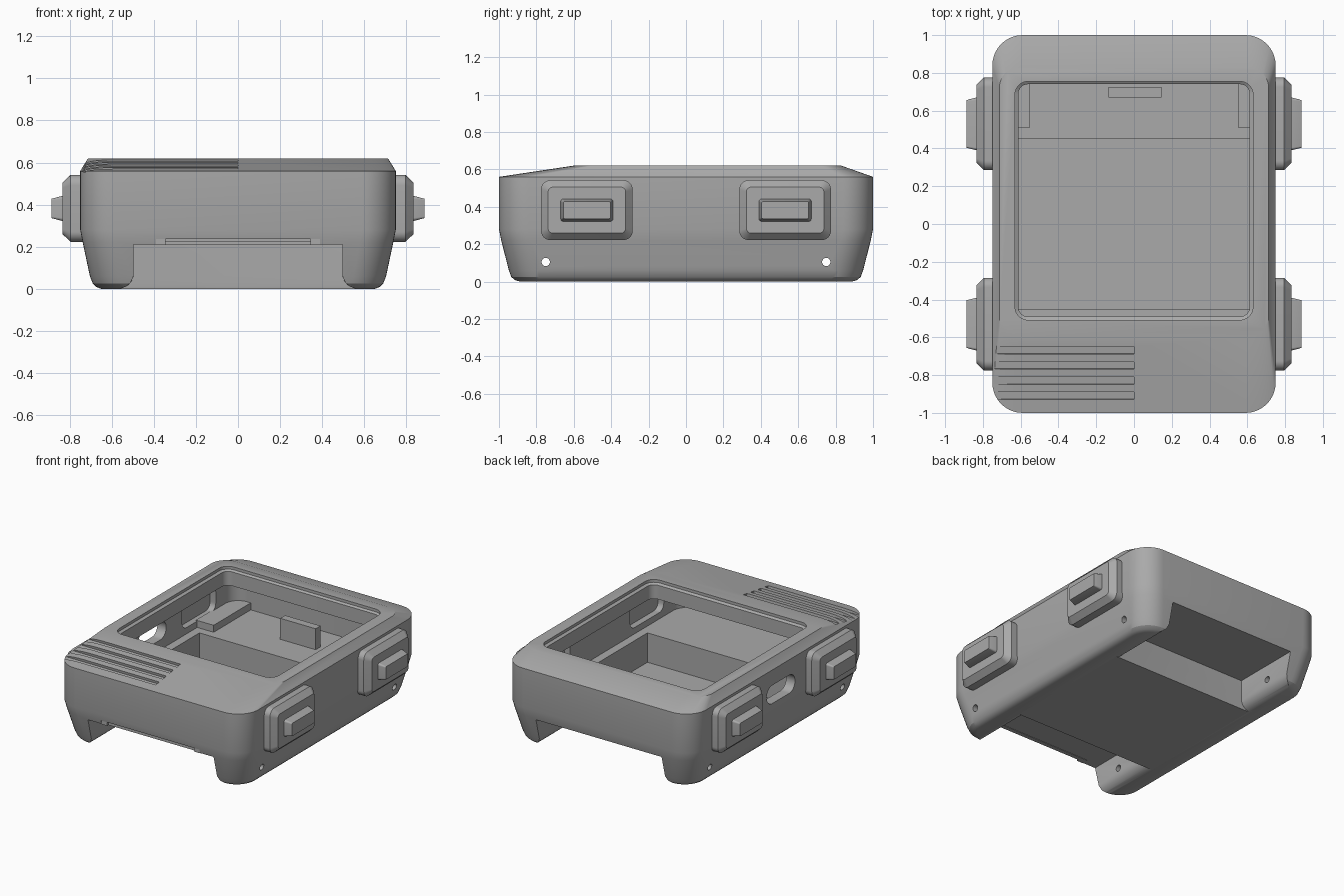
import bpy, bmesh, math
from mathutils import Matrix

old = bpy.data.objects.get("Cube")
if old:
    bpy.data.objects.remove(old, do_unlink=True)

grey = bpy.data.materials.new("plain_grey")
grey.use_nodes = True
colour = (0.4, 0.4, 0.4, 1)
grey.diffuse_color = colour
grey.node_tree.nodes["Principled BSDF"].inputs["Base Color"].default_value = colour


def finish(name, bm):
    bmesh.ops.recalc_face_normals(bm, faces=bm.faces)
    mesh = bpy.data.meshes.new(name)
    bm.to_mesh(mesh)
    bm.free()
    mesh.materials.append(grey)
    ob = bpy.data.objects.new(name, mesh)
    bpy.context.collection.objects.link(ob)
    return ob


def rounded(hx, y0, y1, r, steps=10):
    """Rounded rectangle outline, anticlockwise."""
    corners = [(hx - r, y1 - r), (r - hx, y1 - r), (r - hx, y0 + r), (hx - r, y0 + r)]
    for q, (cx, cy) in enumerate(corners):
        for i in range(steps + 1):
            a = math.pi / 2 * (q + i / steps)
            yield cx + r * math.cos(a), cy + r * math.sin(a)


def loft(name, sections, matrix=Matrix()):
    """Skin rounded rectangles given as (z, half x, y min, y max, radius)."""
    bm = bmesh.new()
    rings = [[bm.verts.new((x, y, z)) for x, y in rounded(hx, y0, y1, r)]
             for z, hx, y0, y1, r in sections]
    for a, b in zip(rings, rings[1:]):
        for i in range(len(a)):
            j = (i + 1) % len(a)
            bm.faces.new((a[i], a[j], b[j], b[i]))
    bm.faces.new(rings[0])
    bm.faces.new(rings[-1])
    bm.transform(matrix)
    return finish(name, bm)


def box(name, x, y, z, tilt=0):
    bm = bmesh.new()
    size = [b - a for a, b in (x, y, z)]
    mid = [(a + b) / 2 for a, b in (x, y, z)]
    bmesh.ops.create_cube(bm, size=1)
    bm.transform(Matrix.Translation(mid) @ Matrix.Rotation(tilt, 4, 'X') @ Matrix.Diagonal((*size, 1)))
    return finish(name, bm)


def cut(target, cutter):
    mod = target.modifiers.new("cut", 'BOOLEAN')
    mod.operation = 'DIFFERENCE'
    mod.solver = 'EXACT'
    mod.object = cutter
    bpy.context.view_layer.objects.active = target
    bpy.ops.object.modifier_apply(modifier=mod.name)
    bpy.data.objects.remove(cutter, do_unlink=True)


def smooth(ob):
    bpy.ops.object.select_all(action='DESELECT')
    ob.select_set(True)
    bpy.context.view_layer.objects.active = ob
    bpy.ops.object.shade_smooth_by_angle(angle=math.radians(25))


def sideways(side, y, z):
    """Stand a loft on its side so that its z axis points out of the case."""
    return Matrix.Translation((0, y, z)) @ Matrix.Rotation(side * math.pi / 2, 4, 'Y')


# Case: tapered legs, upright walls, sloping top
case = loft("case", [
    (0, 0.65, -0.89, 0.89, 0.13),
    (0.008, 0.672, -0.915, 0.915, 0.14),
    (0.025, 0.69, -0.934, 0.934, 0.15),
    (0.06, 0.704, -0.947, 0.947, 0.155),
    (0.22, 0.738, -0.988, 0.988, 0.16),
    (0.28, 0.75, -1, 1, 0.16),
    (0.56, 0.75, -1, 1, 0.16),
    (0.62, 0.713, -0.6, 0.83, 0.11)])

# Screen opening, upper chamber, lower chamber
cut(case, loft("opening", [
    (0.4, 0.612, -0.49, 0.74, 0.05), (0.59, 0.612, -0.49, 0.74, 0.05),
    (0.6, 0.63, -0.508, 0.755, 0.07), (0.7, 0.63, -0.508, 0.755, 0.07)]))
cut(case, loft("chamber", [(z, 0.68, -0.93, 0.93, 0.1) for z in (0.25, 0.49)]))
cut(case, box("well", (-0.62, 0.62), (-0.45, 0.45), (0.04, 0.3)))

# Strap recesses between the legs, with pin holes through the legs
for y0, y1 in ((-1.2, -0.49), (0.49, 1.2)):
    cut(case, loft("recess", [(z, hx, y0, y1, 0.001) for z, hx in (
        (-0.02, 0.6), (0, 0.56), (0.012, 0.53), (0.03, 0.51), (0.06, 0.497), (0.21, 0.497))]))
for y in (-0.75, 0.75):
    cut(case, loft("pin_hole", [(z, 0.022, -0.022, 0.022, 0.0219) for z in (-1, 1)],
                   sideways(1, y, 0.105)))

# Slot under the front edge
cut(case, box("slot", (-0.39, 0.39), (-1.1, -0.945), (0.15, 0.236)))

# Grip grooves on the right half of the front slope
slope = math.atan2(0.06, 0.4)
for i in range(4):
    y = -0.67 - 0.08 * i
    z = 0.62 + (y + 0.6) * 0.15
    cut(case, box("groove", (-0.9, 0), (y - 0.02, y + 0.02), (z - 0.018, z + 0.03), slope))

# Side port in the right wall and pockets behind the buttons
cut(case, loft("port", [(z, 0.065, -0.16, 0.16, 0.064) for z in (0.6, 0.9)], sideways(-1, 0, 0.385)))
for side in (-1, 1):
    for y in (-0.53, 0.53):
        cut(case, loft("pocket", [(z, 0.09, -0.19, 0.19, 0.05) for z in (0.6, 0.74)],
                       sideways(side, y, 0.385)))
smooth(case)

# Side buttons: chamfered base and tapered cap
for side, word in ((-1, "right"), (1, "left")):
    for y, end in ((-0.53, "front"), (0.53, "back")):
        place = sideways(side, y, 0.382)
        smooth(loft(f"{word}_{end}_button_base", [
            (0.725, 0.16, -0.245, 0.245, 0.05), (0.795, 0.16, -0.245, 0.245, 0.05),
            (0.833, 0.123, -0.207, 0.207, 0.025)], place))
        smooth(loft(f"{word}_{end}_button_cap", [
            (0.82, 0.06, -0.14, 0.14, 0.015), (0.833, 0.06, -0.14, 0.14, 0.015),
            (0.887, 0.046, -0.126, 0.126, 0.008)], place))

# Inner fittings: latch block, back corner posts, bar in the front slot
box("latch_block", (-0.135, 0.145), (0.67, 0.725), (0.24, 0.4))
for side, word in ((-1, "right"), (1, "left")):
    box(f"{word}_corner_post", sorted((side * 0.55, side * 0.69)), (0.51, 0.94), (0.24, 0.3))
    box(f"{word}_slot_stop", sorted((side * 0.345, side * 0.39)), (-0.985, -0.94), (0.207, 0.24))
box("slot_bar", (-0.345, 0.345), (-0.97, -0.94), (0.207, 0.225))
